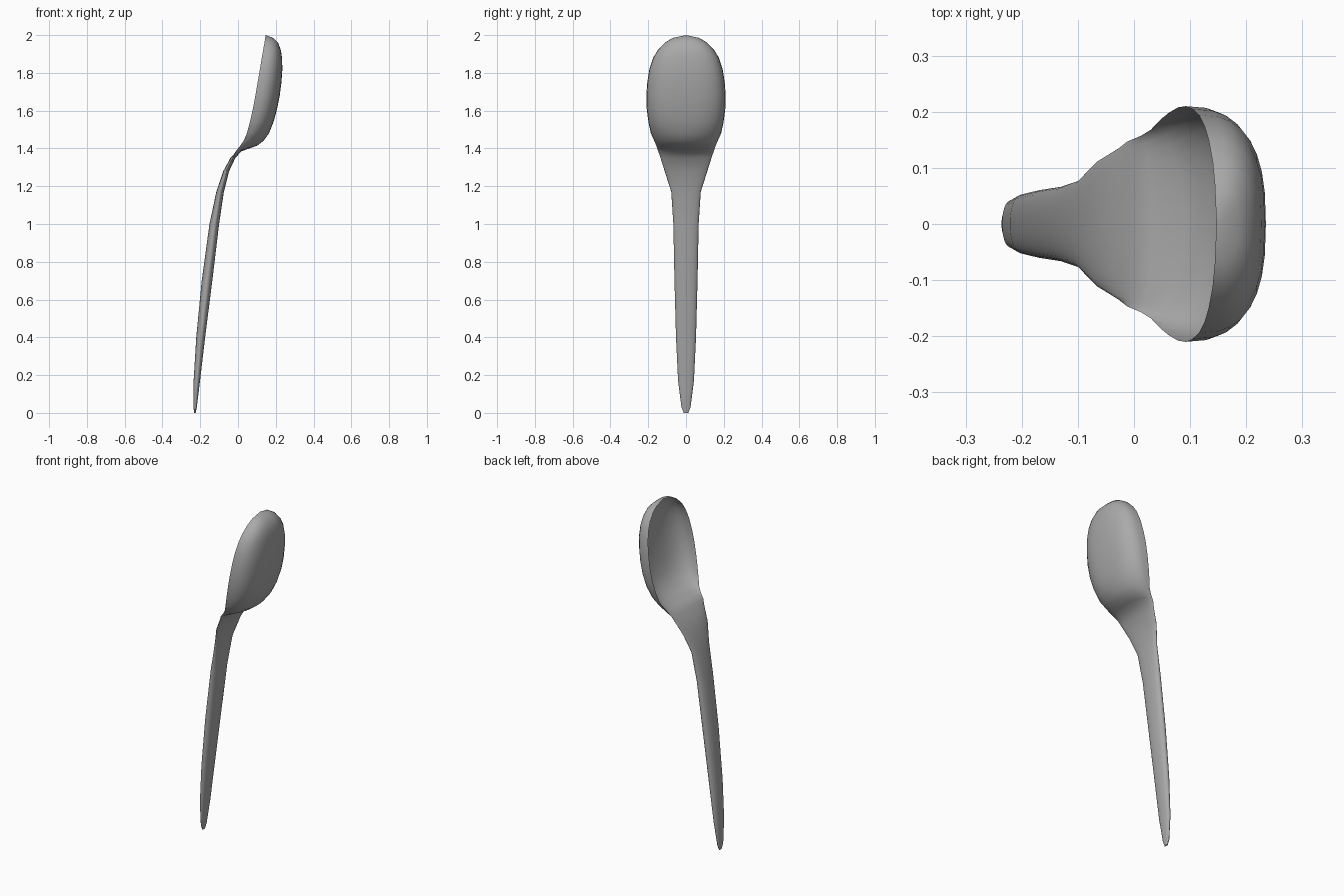
import bpy, bmesh, math

cube = bpy.data.objects.get("Cube")
if cube:
    bpy.data.objects.remove(cube, do_unlink=True)

SIDES = 32

# Grey material
grey = bpy.data.materials.new("plain grey")
grey.use_nodes = True
colour = (0.4, 0.4, 0.4, 1)
grey.diffuse_color = colour
grey.node_tree.nodes["Principled BSDF"].inputs["Base Color"].default_value = colour

# Handle: height, half width, hollow-side x, back x
HANDLE = [
    (0, .012, -.232, -.224), (.03, .024, -.236, -.218), (.17, .042, -.235, -.201),
    (.4, .053, -.221, -.174), (.7, .061, -.192, -.136), (1, .067, -.151, -.1),
    (1.17, .078, -.115, -.075), (1.28, .113, -.078, -.047), (1.35, .135, -.04, -.014),
]
# Bowl: height, half width, rim x, inner x, back x
BOWL = [
    (1.385, .147, -.012, -.008, .018), (1.4, .152, 0, .005, .06),
    (1.415, .157, .012, .032, .102), (1.44, .168, .03, .09, .135),
    (1.48, .186, .047, .14, .164), (1.54, .199, .063, .172, .188),
    (1.61, .208, .079, .193, .207), (1.68, .21, .092, .209, .221),
    (1.75, .205, .104, .219, .23), (1.82, .194, .116, .224, .235),
    (1.88, .174, .126, .222, .233), (1.92, .15, .133, .216, .227),
    (1.96, .112, .14, .202, .212), (1.985, .07, .144, .178, .186),
    (2, 0, .147, .147, .147),
]


def signed_power(value, power):
    return math.copysign(abs(value) ** power, value)


def section(bm, z, width, edge, front, back, roundness):
    """Ring with separate curves for its hollow side and its back."""
    ring = []
    for i in range(SIDES):
        angle = math.tau * i / SIDES
        c, s = math.cos(angle), math.sin(angle)
        if i % (SIDES // 2) == 0:
            s = 0
        depth = (back if s > 0 else front) - edge
        x = edge + depth * abs(s) ** (2 / roundness)
        ring.append(bm.verts.new((x, width * signed_power(c, 2 / roundness), z)))
    return ring


# Handle and bowl lofted as one continuous body
bm = bmesh.new()
rings = [section(bm, z, w, (f + b) / 2, f, b, 2.2) for z, w, f, b in HANDLE]
for z, w, edge, inner, back in BOWL:
    roundness = min(2.6, 1.8 + max(0, z - 1.4) * 5)
    rings.append(section(bm, z, w, edge, inner, back, roundness))
for low, high in zip(rings, rings[1:]):
    for i in range(SIDES):
        j = (i + 1) % SIDES
        bm.faces.new((low[i], low[j], high[j], high[i]))
bm.faces.new(list(reversed(rings[0])))
bmesh.ops.remove_doubles(bm, verts=bm.verts, dist=0.0002)
bmesh.ops.recalc_face_normals(bm, faces=bm.faces)

mesh = bpy.data.meshes.new("spoon")
bm.to_mesh(mesh)
bm.free()
mesh.materials.append(grey)
spoon = bpy.data.objects.new("spoon", mesh)
bpy.context.collection.objects.link(spoon)

# Smooth surfaces with a crisp rim
bpy.ops.object.select_all(action="DESELECT")
spoon.select_set(True)
bpy.context.view_layer.objects.active = spoon
bpy.ops.object.shade_smooth_by_angle(angle=math.radians(50))
